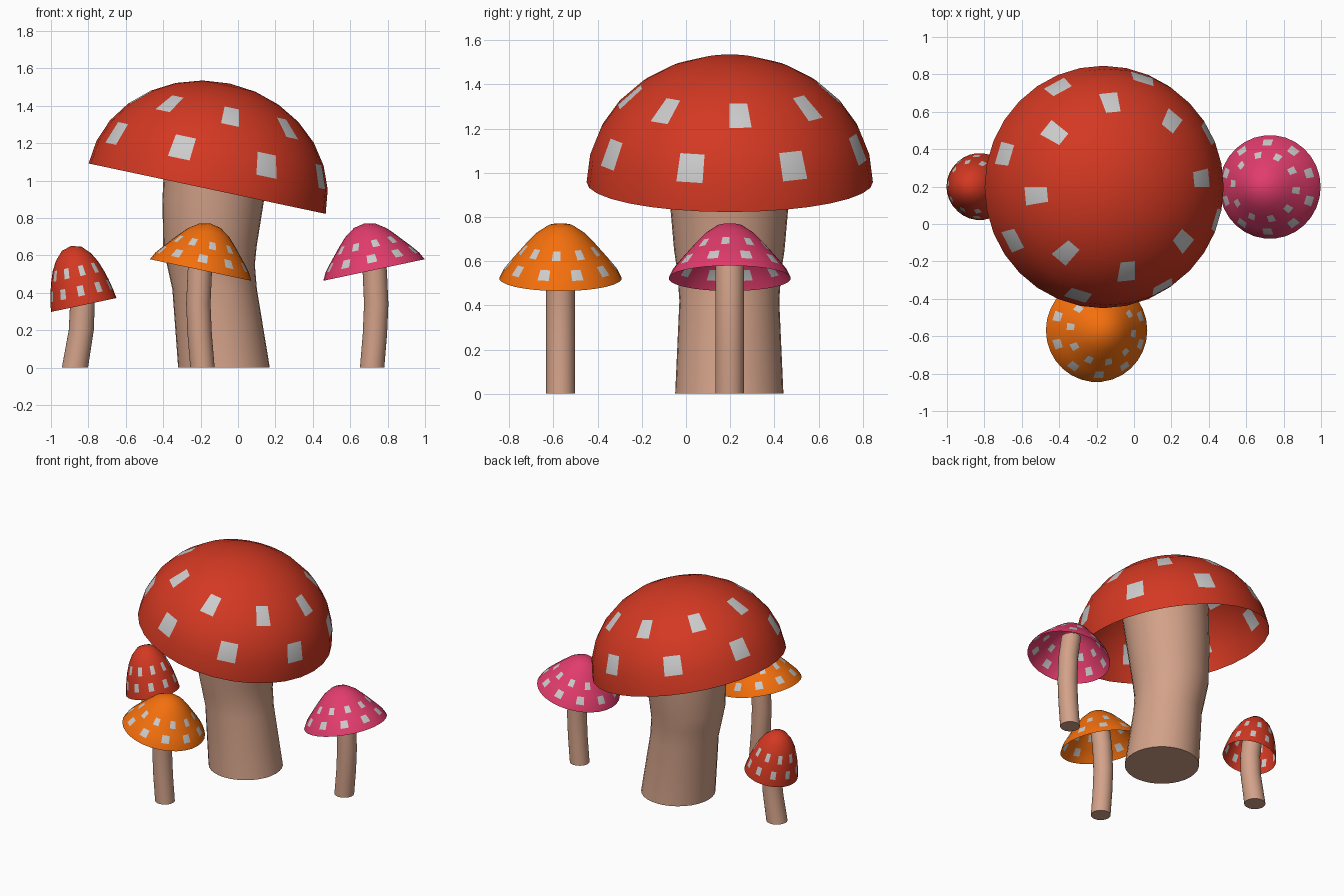
import bpy, bmesh
from math import sin, cos, pi, radians

if "Cube" in bpy.data.objects:
    bpy.data.objects.remove(bpy.data.objects["Cube"])


def material(name, rgb):
    m = bpy.data.materials.new(name)
    m.diffuse_color = (*rgb, 1)
    m.use_nodes = True
    m.node_tree.nodes["Principled BSDF"].inputs["Base Color"].default_value = m.diffuse_color
    return m


RED = material("red", (0.65, 0.04, 0.016))
ORANGE = material("orange", (0.9, 0.16, 0.004))
PINK = material("pink", (0.75, 0.045, 0.15))
STEM = material("stem_skin", (0.65, 0.36, 0.25))
SPOT = material("spot_grey", (0.52, 0.52, 0.52))


def finish(bm, name, mats, angle):
    bmesh.ops.recalc_face_normals(bm, faces=bm.faces)
    me = bpy.data.meshes.new(name)
    bm.to_mesh(me)
    bm.free()
    ob = bpy.data.objects.new(name, me)
    bpy.context.collection.objects.link(ob)
    for m in mats:
        me.materials.append(m)
    bpy.ops.object.select_all(action='DESELECT')
    ob.select_set(True)
    bpy.context.view_layer.objects.active = ob
    bpy.ops.object.shade_smooth_by_angle(angle=radians(angle))
    return ob


def ring(bm, x, y, z, r, n):
    return [bm.verts.new((x + r * cos(2 * pi * i / n), y + r * sin(2 * pi * i / n), z))
            for i in range(n)]


# open shell cap; rows 1 and 3 carry alternating spots
def cap(name, profile, loc, tilt, mat, n, step, low, high):
    bm = bmesh.new()
    rings = [ring(bm, 0, 0, z, r, n) for r, z in profile[:-1]]
    top = bm.verts.new((0, 0, profile[-1][1]))
    for k, (a, b) in enumerate(zip(rings, rings[1:])):
        for i in range(n):
            j = (i + 1) % n
            f = bm.faces.new((a[i], a[j], b[j], b[i]))
            if (k == 1 and i % step == low) or (k == 3 and i % step == high):
                f.material_index = 1
    for i in range(n):
        bm.faces.new((rings[-1][i], rings[-1][(i + 1) % n], top))
    ob = finish(bm, name, (mat, SPOT), 60)
    ob.location = loc
    ob.rotation_euler.y = radians(tilt)


# closed bent stem from (x, z, radius) sections
def stem(name, y, sections, n=32):
    bm = bmesh.new()
    rings = [ring(bm, x, y, z, r, n) for x, z, r in sections]
    for a, b in zip(rings, rings[1:]):
        for i in range(n):
            j = (i + 1) % n
            bm.faces.new((a[i], a[j], b[j], b[i]))
    bm.faces.new(rings[0])
    bm.faces.new(rings[-1])
    finish(bm, name, (STEM,), 40)


# large mushroom
dome = [(0.648 * cos(k * pi / 14), 0.575 * sin(k * pi / 14)) for k in range(8)]
cap("large_cap", dome, (-0.165, 0.198, 0.957), 12, RED, 32, 4, 2, 0)
stem("large_stem", 0.196, [(-0.075, 0, 0.245), (-0.125, 0.42, 0.226), (-0.145, 0.55, 0.235),
                           (-0.15, 0.65, 0.25), (-0.132, 0.9, 0.272), (-0.10, 1.2, 0.29)])

# orange and pink mushrooms share the bell cap, leaning opposite ways
bell = [(0.277, 0), (0.256, 0.041), (0.222, 0.083), (0.19, 0.12),
        (0.157, 0.158), (0.112, 0.205), (0.058, 0.242), (0, 0.254)]
for name, x, y, s, mat in (("orange", -0.2, -0.568, 1, ORANGE), ("pink", 0.727, 0.198, -1, PINK)):
    cap(name + "_cap", bell, (x, y, 0.522), 12 * s, mat, 30, 3, 1, 2)
    stem(name + "_stem", y, [(x + s * dx, z, 0.065) for dx, z in
                             ((0.01, 0), (-0.005, 0.18), (-0.012, 0.34), (-0.004, 0.52), (0.02, 0.68))])

# small red mushroom
thimble = [(0.179, 0), (0.171, 0.05), (0.159, 0.105), (0.145, 0.155),
           (0.125, 0.21), (0.096, 0.262), (0.054, 0.307), (0, 0.323)]
cap("small_red_cap", thimble, (-0.825, 0.2, 0.335), -12, RED, 30, 3, 1, 2)
stem("small_red_stem", 0.2, [(-0.872, 0, 0.07), (-0.838, 0.2, 0.067),
                             (-0.832, 0.34, 0.066), (-0.86, 0.57, 0.066)])
